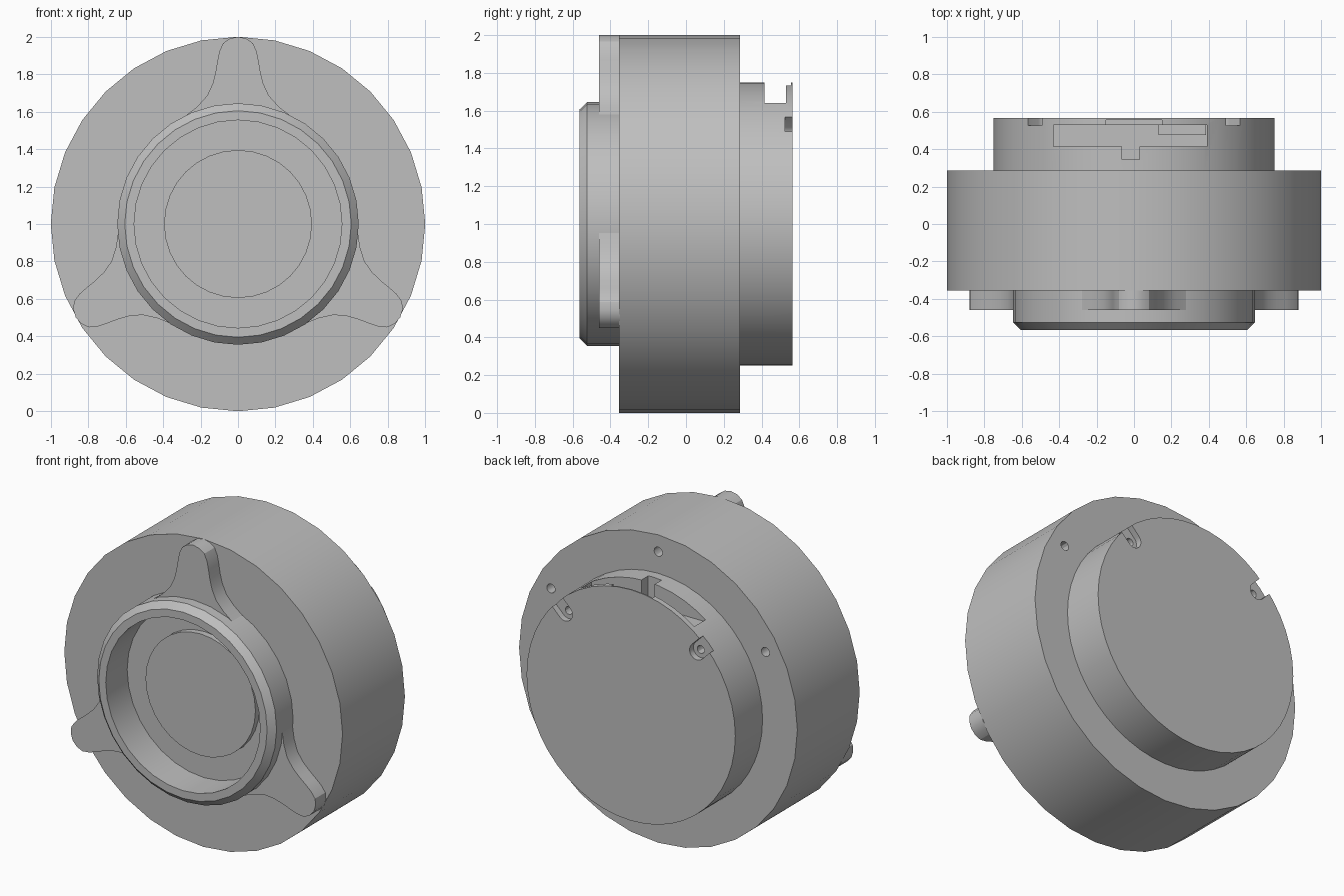
import bpy, bmesh, math
from mathutils import Matrix, Vector

if "Cube" in bpy.data.objects:
    bpy.data.objects.remove(bpy.data.objects["Cube"], do_unlink=True)

CENTER = Matrix.Translation((0, 0, 1))

metal = bpy.data.materials.new("grey metal")
metal.use_nodes = True
grey = (0.52, 0.52, 0.52, 1)
metal.diffuse_color = grey
metal.node_tree.nodes["Principled BSDF"].inputs["Base Color"].default_value = grey


def finish(name, bm):
    """Turn a bmesh centred on the axis into an object at its final height."""
    bmesh.ops.recalc_face_normals(bm, faces=bm.faces)
    bm.transform(CENTER)
    mesh = bpy.data.meshes.new(name)
    bm.to_mesh(mesh)
    bm.free()
    mesh.materials.append(metal)
    obj = bpy.data.objects.new(name, mesh)
    bpy.context.collection.objects.link(obj)
    return obj


def lathe(name, profile, closed=False, steps=32):
    """Revolve (radius, y) points around the y axis."""
    bm = bmesh.new()
    verts = [bm.verts.new((0, y, r)) for r, y in profile]
    edges = [bm.edges.new(p) for p in zip(verts, verts[1:])]
    if closed:
        edges.append(bm.edges.new((verts[-1], verts[0])))
    bmesh.ops.spin(bm, geom=verts + edges, cent=(0, 0, 0), axis=(0, 1, 0),
                   angle=math.tau, steps=steps, use_duplicate=False)
    bmesh.ops.remove_doubles(bm, verts=bm.verts, dist=1e-4)
    return finish(name, bm)


def prism(name, outline, y0, y1, angle=0):
    """Extrude an (x, z) outline from y0 to y1, turned about the y axis."""
    bm = bmesh.new()
    face = bm.faces.new([bm.verts.new((x, y0, z)) for x, z in outline])
    out = bmesh.ops.extrude_face_region(bm, geom=[face])
    moved = [g for g in out["geom"] if isinstance(g, bmesh.types.BMVert)]
    bmesh.ops.translate(bm, verts=moved, vec=Vector((0, y1 - y0, 0)))
    bm.transform(Matrix.Rotation(angle, 4, 'Y'))
    return finish(name, bm)


def box(name, x0, x1, y0, y1, z0, z1):
    return prism(name, [(x0, z0), (x1, z0), (x1, z1), (x0, z1)], y0, y1)


def arc(radius, cz, start, end, n):
    return [(radius * math.cos(a), cz + radius * math.sin(a))
            for a in (start + (end - start) * i / n for i in range(n + 1))]


def circle(radius, cz, n=12):
    return arc(radius, cz, 0, math.tau * (n - 1) / n, n - 1)


def activate(obj):
    bpy.ops.object.select_all(action='DESELECT')
    obj.select_set(True)
    bpy.context.view_layer.objects.active = obj


def cut(target, cutters):
    for cutter in cutters:
        cutter.hide_render = True
        mod = target.modifiers.new("cut", 'BOOLEAN')
        mod.operation = 'DIFFERENCE'
        mod.solver = 'EXACT'
        mod.object = cutter
        activate(target)
        bpy.ops.object.modifier_apply(modifier=mod.name)
        bpy.data.objects.remove(cutter, do_unlink=True)


# Main drum, with the raised disc on the floor of the front recess
body = lathe("main_drum", [(0, -0.385), (0.395, -0.385), (0.395, -0.345),
                           (0.6, -0.345), (0.6, -0.355), (1, -0.355),
                           (1, 0.285), (0, 0.285)])

# Chamfered front ring
ring = lathe("front_ring", [(0.555, -0.565), (0.605, -0.565), (0.645, -0.525),
                            (0.645, -0.34), (0.555, -0.34)], closed=True)

# Rear cap
cap = lathe("rear_cap", [(0, 0.565), (0.75, 0.565), (0.75, 0.27), (0, 0.27)], steps=48)

# Bolt holes around the drum's rear face
cut(body, [prism("bolt_hole_cutter", circle(0.03, 0.89), 0.17, 0.35, i * math.tau / 6)
           for i in range(6)])

# Socket slot with its key notch and lip relief on top of the cap
cutters = [box("slot_cutter", -0.43, 0.39, 0.415, 0.53, 0.6, 0.9),
           box("key_cutter", -0.065, 0.03, 0.345, 0.45, 0.6, 0.9),
           box("lip_cutter", -0.15, 0.15, 0.52, 0.556, 0.7, 0.9)]

# Screw pockets with screw holes at the four diagonals of the cap
pocket = arc(0.053, 0.67, math.pi, math.tau, 10) + [(0.053, 0.85), (-0.053, 0.85)]
for i in range(4):
    turn = math.pi / 4 + i * math.pi / 2
    cutters.append(prism("pocket_cutter", pocket, 0.525, 0.62, turn))
    cutters.append(prism("screw_hole_cutter", circle(0.026, 0.67), 0.45, 0.6, turn))
cut(cap, cutters)

# Raised block inside the slot
block = box("slot_block", 0.13, 0.385, 0.475, 0.535, 0.58, 0.635)

# Three flared front lugs
half = [(0.29, 0.57), (0.22, 0.625), (0.165, 0.685), (0.135, 0.75), (0.12, 0.81),
        (0.11, 0.87), (0.1, 0.92), (0.08, 0.965), (0.045, 0.99)]
outline = half + [(0, 1.0)] + [(-x, z) for x, z in reversed(half)]
lugs = [prism(f"front_lug_{i + 1}", outline, -0.46, -0.35, i * math.tau / 3)
        for i in range(3)]

# Smooth the round walls, keep the edges sharp
for obj in [body, ring, cap, block] + lugs:
    activate(obj)
    bpy.ops.object.shade_smooth_by_angle(angle=math.radians(30))
